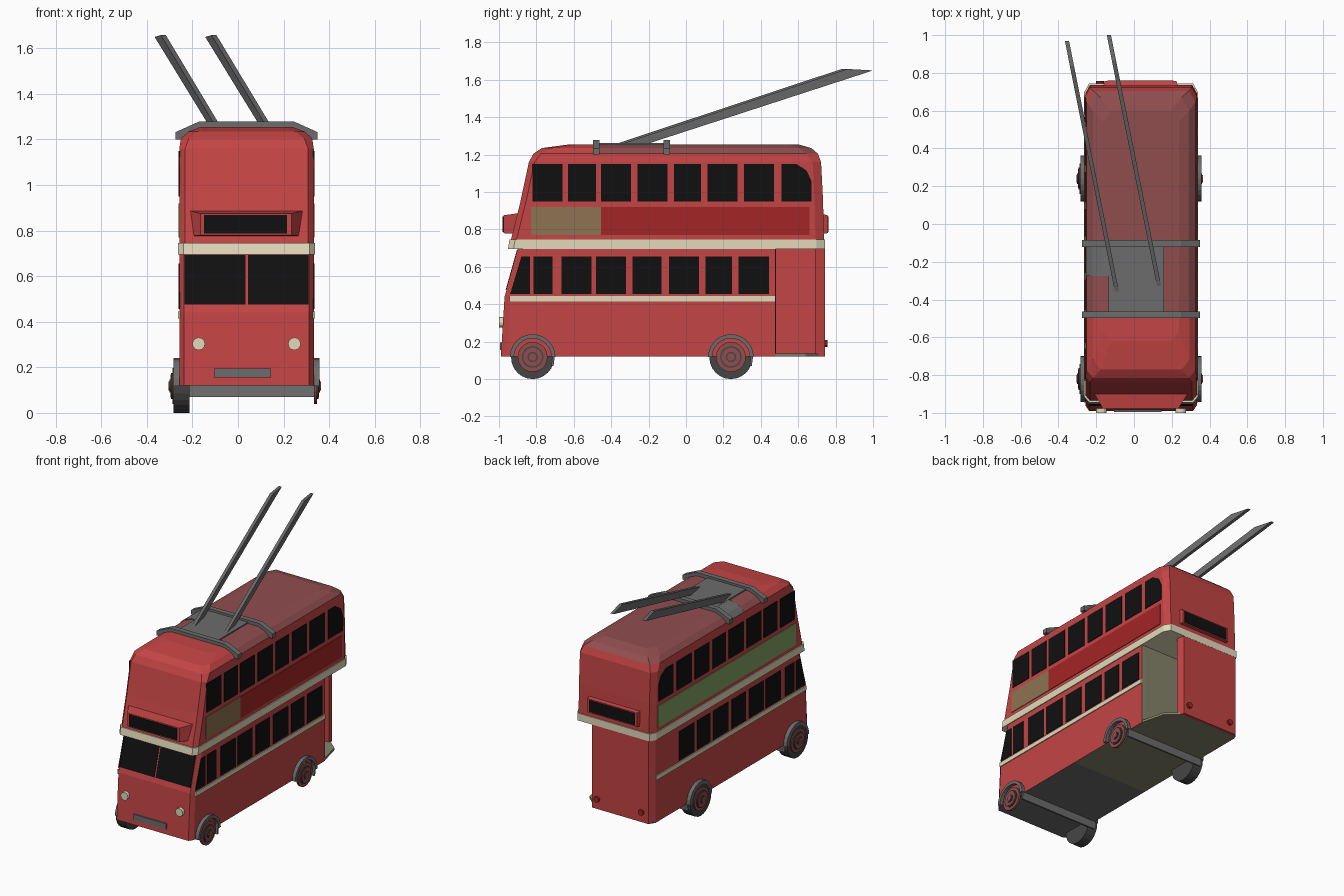
import bpy, bmesh, math
from mathutils import Vector

if "Cube" in bpy.data.objects:
    bpy.data.objects.remove(bpy.data.objects["Cube"])

CX, HW = 0.0375, 0.295          # body centre line and half width


def mat(name, r, g, b):
    m = bpy.data.materials.new(name)
    m.diffuse_color = (r, g, b, 1)
    m.use_nodes = True
    m.node_tree.nodes["Principled BSDF"].inputs["Base Color"].default_value = m.diffuse_color
    return m


RED = mat("body red", 0.55, 0.058, 0.058)
ADRED = mat("deep red", 0.37, 0.018, 0.018)
TAN = mat("tan", 0.27, 0.17, 0.085)
GREEN = mat("green", 0.22, 0.36, 0.12)
MAROON = mat("dull roof red", 0.28, 0.075, 0.078)
GREY = mat("grey", 0.15, 0.15, 0.15)
BLACK = mat("window black", 0.005, 0.005, 0.005)
CREAM = mat("cream", 0.76, 0.70, 0.50)
BEIGE = mat("platform beige", 0.24, 0.23, 0.15)
TYRE = mat("tyre grey", 0.06, 0.06, 0.06)


def finish(name, bm, mats, rule=None):
    bmesh.ops.recalc_face_normals(bm, faces=bm.faces)
    if rule:
        for f in bm.faces:
            f.material_index = rule(f.calc_center_median(), f.normal)
    me = bpy.data.meshes.new(name)
    bm.to_mesh(me)
    bm.free()
    ob = bpy.data.objects.new(name, me)
    for m in mats:
        me.materials.append(m)
    bpy.context.collection.objects.link(ob)
    return ob


def loft(name, rings, mats, rule=None, cut_y=None):
    """Skin a stack of equal-length rings and cap both ends."""
    bm = bmesh.new()
    vs = [[bm.verts.new(p) for p in r] for r in rings]
    n = len(rings[0])
    for a, b in zip(vs, vs[1:]):
        for i in range(n):
            j = (i + 1) % n
            bm.faces.new((a[i], a[j], b[j], b[i]))
    bm.faces.new(vs[0])
    bm.faces.new(vs[-1])
    if cut_y is not None:
        bmesh.ops.bisect_plane(bm, geom=bm.verts[:] + bm.edges[:] + bm.faces[:],
                               plane_co=(0, cut_y, 0), plane_no=(0, 1, 0))
    return finish(name, bm, mats, rule)


def panel(name, pts, depth, m):
    """Flat polygon given thickness along a vector."""
    d = Vector(depth)
    return loft(name, [[Vector(p) - d for p in pts], [Vector(p) + d for p in pts]], [m])


def box(name, x0, x1, y0, y1, z0, z1, m):
    return panel(name, [(x0, y0, (z0 + z1) / 2), (x1, y0, (z0 + z1) / 2), (x1, y1, (z0 + z1) / 2),
                        (x0, y1, (z0 + z1) / 2)], (0, 0, (z1 - z0) / 2), m)


def side_panel(name, s, pts, m, t=0.004):
    return panel(name, [(CX + s * HW, y, z) for y, z in pts], (t, 0, 0), m)


def rect(y0, y1, z0, z1):
    return [(y0, z0), (y1, z0), (y1, z1), (y0, z1)]


def disc(name, c, axis, r, depth, m, n=20):
    ring = []
    for i in range(n):
        a = 2 * math.pi * i / n
        u, v = r * math.cos(a), r * math.sin(a)
        ring.append((c[0], c[1] + u, c[2] + v) if axis == "x" else (c[0] + u, c[1], c[2] + v))
    return panel(name, ring, (depth / 2, 0, 0) if axis == "x" else (0, depth / 2, 0), m)


def plan(z, w, yf, yr, cx=0.025, cf=0.03, cr=0.045):
    """Rectangle outline with clipped corners at height z."""
    half = [(w - cx, yf), (w, yf + cf), (w, yr - cr), (w - cx, yr)]
    return [(CX + x, y, z) for x, y in half] + [(CX - x, y, z) for x, y in reversed(half)]


# Lower deck, ending at the rear platform bulkhead
def lower_rule(c, n):
    if n.z < -0.9:
        return 1 if c.y < -0.2 else 2
    return 2 if n.y > 0.9 else 0


loft("lower_deck", [plan(0.12, HW, -0.99, 0.48, cr=0.001, cx=0.02), plan(0.44, HW, -0.97, 0.48, cr=0.001, cx=0.02),
                    plan(0.70, HW, -0.897, 0.48, cr=0.001, cx=0.02)], [RED, GREY, BEIGE], lower_rule, -0.2)

# Open rear platform: floor, and wall wrapping the left and rear
panel("platform_floor", [(-0.25, 0.47, 0.128), (0.332, 0.47, 0.128), (0.29, 0.64, 0.128),
                         (0.2, 0.72, 0.128), (-0.25, 0.72, 0.128)], (0, 0, 0.008), BEIGE)
wall = [(-0.2575, 0.475), (-0.2575, 0.70), (-0.232, 0.742), (0.2, 0.742), (0.215, 0.69), (-0.235, 0.69), (-0.235, 0.475)]
panel("platform_wall", [(x, y, 0.41) for x, y in wall], (0, 0, 0.29), RED)

# Upper deck with rounded roof
def upper_rule(c, n):
    if n.z < -0.9:
        return 2
    return 1 if c.z > 1.195 and c.y > -0.48 else 0


loft("upper_deck", [plan(0.70, HW, -0.94, 0.737), plan(0.75, HW, -0.935, 0.737), plan(0.95, HW, -0.885, 0.733),
                    plan(1.16, HW, -0.84, 0.722), plan(1.205, 0.288, -0.815, 0.705, 0.035, 0.04, 0.06),
                    plan(1.235, 0.255, -0.77, 0.67, 0.04, 0.05, 0.07),
                    plan(1.255, 0.2, -0.62, 0.60, 0.04, 0.05, 0.06)],
     [RED, MAROON, BEIGE], upper_rule, -0.48)
loft("waist_band", [plan(0.695, HW + 0.006, -0.952, 0.743), plan(0.745, HW + 0.006, -0.944, 0.743)], [CREAM])

# Side windows, lower bands and advert panels
upper_y = [(-.82, -.66), (-.63, -.48), (-.455, -.295), (-.26, -.1), (-.065, .08), (.115, .275), (.31, .47)]
lower_y = [(-.815, -.715), (-.665, -.505), (-.48, -.32), (-.285, -.13), (-.09, .07), (.105, .245), (.28, .445)]
for s, tag in ((1, "right"), (-1, "left")):
    for i, (a, b) in enumerate(upper_y):
        side_panel(f"upper_window_{tag}_{i}", s, rect(a, b, 0.95, 1.15), BLACK)
    side_panel(f"upper_window_{tag}_rear", s, [(.51, .95), (.67, .95), (.67, 1.06), (.645, 1.115),
                                               (.59, 1.15), (.51, 1.15)], BLACK)
    for i, (a, b) in enumerate(lower_y):
        side_panel(f"lower_window_{tag}_{i}", s, rect(a, b, 0.455, 0.655), BLACK)
    side_panel(f"lower_window_{tag}_front", s, [(-.94, .455), (-.835, .455), (-.835, .655), (-.88, .655)], BLACK)
    side_panel(f"lower_band_{tag}", s, rect(-.945, .475 if s > 0 else .70, .415, .445), CREAM, 0.006)
side_panel("advert_right_front", 1, rect(-.83, -.455, .77, .92), TAN)
side_panel("advert_right", 1, rect(-.455, .66, .77, .92), ADRED)
side_panel("advert_left", -1, rect(-.83, .68, .77, .92), GREEN)

# Windscreen halves on the sloping front
def slope(z):
    return -0.97 + (z - 0.44) * 0.073 / 0.26


for tag, a, b in (("left", -.235, .032), ("right", .043, .31)):
    panel(f"windscreen_{tag}", [(a, slope(.475), .475), (b, slope(.475), .475),
                                (b, slope(.692), .692), (a, slope(.692), .692)], (0, -0.004, 0.001), BLACK)


# Destination boxes
def yrect(x0, x1, z0, z1, y):
    return [(x0, y, z0), (x1, y, z0), (x1, y, z1), (x0, y, z1)]


loft("front_sign_box", [yrect(-.215, .29, .775, .888, -.89), yrect(-.165, .235, .78, .875, -.977)], [RED])
panel("front_sign", yrect(-.15, .215, .787, .868, -.977), (0, .003, 0), BLACK)
loft("rear_sign_box", [yrect(-.165, .235, .775, .885, .72), yrect(-.155, .225, .78, .875, .758)], [RED])
panel("rear_sign", yrect(-.14, .21, .787, .868, .758), (0, .003, 0), BLACK)

# Lamps and number plate
for tag, s in (("left", -1), ("right", 1)):
    disc(f"headlight_{tag}", (CX + s * .21, -.985, .303), "y", .028, .03, CREAM, 12)
    disc(f"tail_lamp_{tag}", (-.01 + s * .17, .745, .19), "y", .02, .024, ADRED, 10)
box("number_plate", -.105, .145, -.995, -.97, .155, .195, GREY)

# Wheels, mudguards and underside strips
for end, yc in (("front", -.82), ("rear", .24)):
    disc(f"{end}_tyre_left", (-.247, yc, .115), "x", .115, .07, TYRE, 24)
    for tag, s, x in (("left", -1, -.281), ("right", 1, .340)):
        for k, (r, dx, m) in enumerate(((.08, 0, MAROON), (.058, .006, TYRE), (.05, .009, MAROON),
                                        (.028, .013, TYRE), (.02, .017, MAROON))):
            disc(f"{end}_hub_{tag}_{k}", (x + s * dx, yc, .118), "x", r, .014, m)
        xa = .335 if s > 0 else -.262
        rings = []
        for i in range(13):
            a = math.pi * i / 12
            c, d = math.cos(a), math.sin(a)
            rings.append([(xa + o, yc + r * c, .118 + r * d)
                          for r, o in ((.1, -.005 * s), (.122, -.005 * s), (.122, .022 * s), (.1, .022 * s))])
        loft(f"{end}_mudguard_{tag}", rings, [GREY])
    loft(f"{end}_underside_strip", [[(x, yc + .107, .125), (x, yc + .119, .125), (x, yc + .112, .07),
                                     (x, yc + .1, .07)] for x in (-.262, .345)], [GREY])

# Roof gantry: two hoops with plates between
hoop = [(-.312, 1.2), (-.312, 1.232), (-.21, 1.278), (.21, 1.278), (.312, 1.232), (.312, 1.2)]
for tag, y in (("front", -.48), ("rear", -.103)):
    panel(f"roof_hoop_{tag}", [(CX + x, y, z) for x, z in hoop], (0, .018, 0), GREY)
box("gantry_plate", -.135, .16, -.47, -.11, 1.245, 1.263, GREY)
panel("gantry_side_plate", [(-.13, -.195, 1.262), (-.163, -.195, 1.26), (-.22, -.195, 1.24), (-.255, -.195, 1.21),
                            (-.13, -.195, 1.21)], (0, .08, 0), GREY)

# Trolley poles, cut level at both ends
for tag, x0, y0, x1, y1 in (("left", -.09, -.36, -.355, .97), ("right", .133, -.33, -.133, 1.0)):
    run = Vector((x1 - x0, y1 - y0, 0)).normalized() * 0.14
    w = Vector((.011, 0, 0))
    low, high = Vector((x0, y0, 1.262)), Vector((x1, y1, 1.65)) - run
    rings = [[p - w, p + w, p + run + w, p + run - w] for p in (low, high)]
    for p in rings[1][:2]:
        p.z += .008
    loft(f"trolley_pole_{tag}", rings, [GREY])
